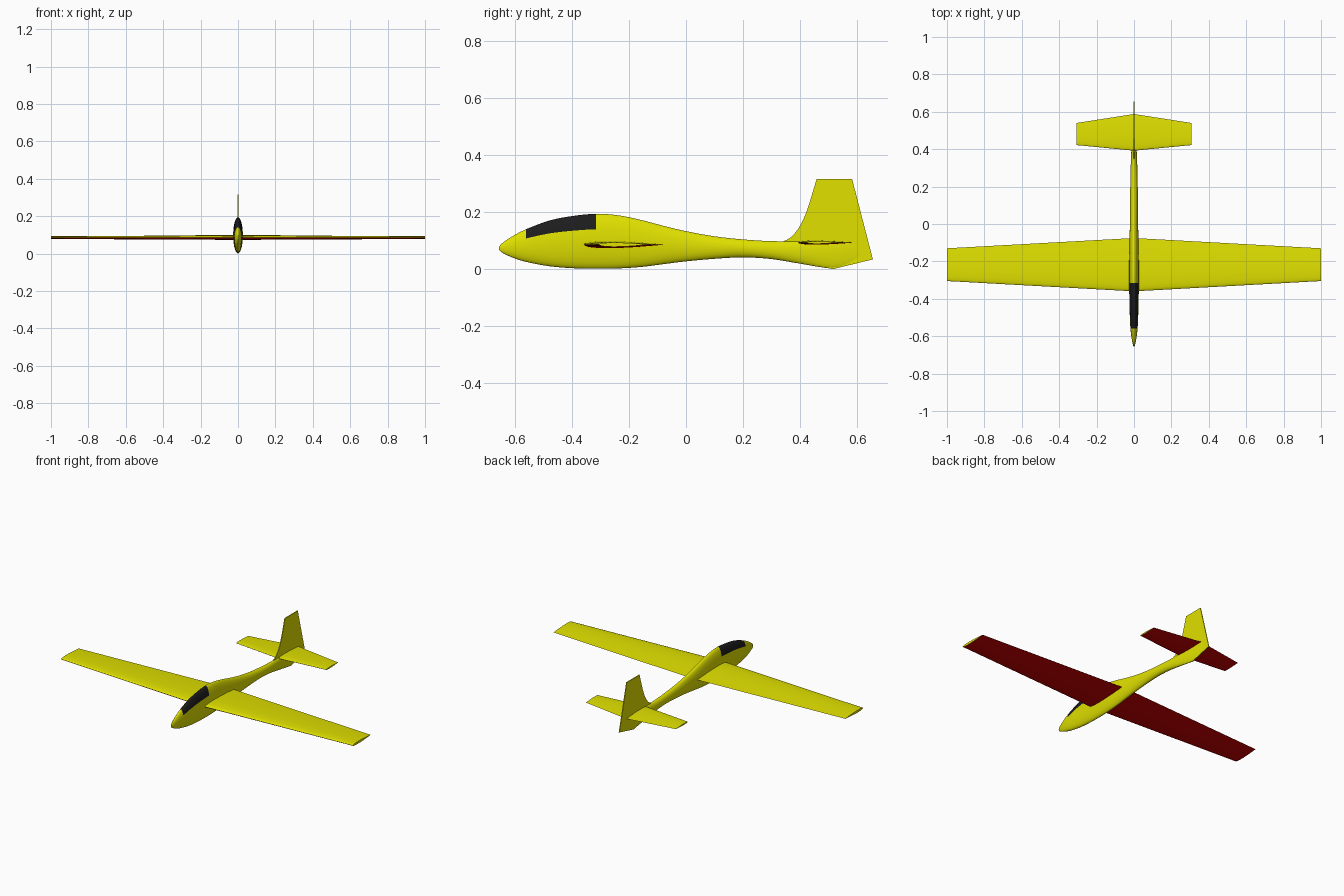
import bpy, bmesh, math
from mathutils import Vector

cube = bpy.data.objects.get("Cube")
if cube:
    bpy.data.objects.remove(cube, do_unlink=True)


def material(name, rgb):
    m = bpy.data.materials.new(name)
    m.use_nodes = True
    m.diffuse_color = (*rgb, 1)
    m.node_tree.nodes["Principled BSDF"].inputs["Base Color"].default_value = (*rgb, 1)
    return m


YELLOW = material("yellow", (0.75, 0.75, 0))
RED = material("red", (0.62, 0, 0))
BLACK = material("canopy black", (0.012, 0.012, 0.013))


def finish(name, bm, mats, angle=35):
    bmesh.ops.recalc_face_normals(bm, faces=bm.faces)
    mesh = bpy.data.meshes.new(name)
    bm.to_mesh(mesh)
    bm.free()
    obj = bpy.data.objects.new(name, mesh)
    bpy.context.collection.objects.link(obj)
    for m in mats:
        mesh.materials.append(m)
    bpy.ops.object.select_all(action="DESELECT")
    obj.select_set(True)
    bpy.context.view_layer.objects.active = obj
    bpy.ops.object.shade_smooth_by_angle(angle=math.radians(angle))


def smooth_path(points, steps):
    """Catmull-Rom curve through the points."""
    pts = [Vector(p) for p in points]
    pts = [pts[0] * 2 - pts[1]] + pts + [pts[-1] * 2 - pts[-2]]
    out = []
    for a, b, c, d in zip(pts, pts[1:], pts[2:], pts[3:]):
        for i in range(steps):
            t = i / steps
            out.append(0.5 * (2 * b + (c - a) * t + (2 * a - 5 * b + 4 * c - d) * t * t
                              + (3 * b - a - 3 * c + d) * t ** 3))
    return out + [pts[-2]]


def loft(bm, rings):
    """Skin closed rings, cap both ends, return faces as [section][side]."""
    loops = [[bm.verts.new(p) for p in ring] for ring in rings]
    n = len(loops[0])
    faces = [[bm.faces.new((a[i], a[(i + 1) % n], b[(i + 1) % n], b[i])) for i in range(n)]
             for a, b in zip(loops, loops[1:])]
    bm.faces.new(loops[0])
    bm.faces.new(loops[-1])
    return faces


# Fuselage: elliptical sections given as y, bottom, top, half width
stations = [
    (-0.655, 0.068, 0.078, 0.002), (-0.645, 0.058, 0.09, 0.006), (-0.61, 0.041, 0.114, 0.013),
    (-0.56, 0.025, 0.14, 0.019), (-0.48, 0.01, 0.17, 0.023), (-0.4, 0.003, 0.186, 0.025),
    (-0.315, 0.001, 0.194, 0.026), (-0.24, 0.002, 0.189, 0.026), (-0.16, 0.007, 0.173, 0.025),
    (-0.08, 0.017, 0.152, 0.024), (0, 0.027, 0.133, 0.022), (0.1, 0.036, 0.115, 0.021),
    (0.2, 0.041, 0.104, 0.02), (0.3, 0.035, 0.098, 0.018), (0.4, 0.019, 0.098, 0.014),
    (0.515, 0.003, 0.1, 0.008), (0.6, 0.026, 0.1, 0.003), (0.64, 0.035, 0.08, 0.001)]
STEPS, SIDES = 4, 42
rings = []
for y, low, high, half in smooth_path(stations, STEPS):
    mid, tall = (low + high) / 2, (high - low) / 2
    angles = [math.tau * i / SIDES for i in range(SIDES)]
    rings.append([(half * math.cos(a), y, mid + tall * math.sin(a)) for a in angles])
bm = bmesh.new()
skin = loft(bm, rings)
# Canopy: upper sides between two stations
for section in skin[3 * STEPS:6 * STEPS]:
    for face in section[3:SIDES // 2 - 3]:
        face.material_index = 1
finish("fuselage", bm, [YELLOW, BLACK])


# Wings: tapered aerofoil, yellow above and red below
def wing(name, span, root, tip, z, upper, lower):
    def thickness(t):
        return 5 * (0.2969 * math.sqrt(t) - 0.126 * t - 0.3516 * t ** 2
                    + 0.2843 * t ** 3 - 0.1036 * t ** 4)
    n = 14
    ts = [(1 - math.cos(math.pi * i / n)) / 2 for i in range(n + 1)]
    section = [(t, upper * thickness(t)) for t in reversed(ts)]
    section += [(t, -lower * thickness(t)) for t in ts[1:-1]]
    bm = bmesh.new()
    rings = []
    for x, (front, back) in ((-span, tip), (0, root), (span, tip)):
        chord = back - front
        rings.append([(x, front + t * chord, z + h * chord) for t, h in section])
    for part in loft(bm, rings):
        for i, face in enumerate(part):
            face.material_index = int(i >= n)
    finish(name, bm, [YELLOW, RED])


wing("main_wing", 1.0, (-0.36, -0.075), (-0.305, -0.13), 0.086, 0.08, 0.09)
wing("tailplane", 0.308, (0.392, 0.588), (0.422, 0.54), 0.093, 0.07, 0.075)

# Tail fin: thin upright plate with a curved leading edge
lead = smooth_path([(0, 0.31, 0.092), (0, 0.35, 0.101), (0, 0.385, 0.13),
                    (0, 0.42, 0.195), (0, 0.458, 0.316)], 4)
outline = [tuple(p) for p in lead] + [(0, 0.582, 0.316), (0, 0.655, 0.034),
                                      (0, 0.515, 0.0), (0, 0.4, 0.021), (0, 0.31, 0.06)]
bm = bmesh.new()
plate = bm.faces.new([bm.verts.new(p) for p in outline])
fin = bmesh.ops.extrude_face_region(bm, geom=[plate])
moved = [v for v in fin["geom"] if isinstance(v, bmesh.types.BMVert)]
bmesh.ops.translate(bm, verts=moved, vec=(0.005, 0, 0))
bmesh.ops.translate(bm, verts=bm.verts, vec=(-0.0025, 0, 0))
finish("tail_fin", bm, [YELLOW])
